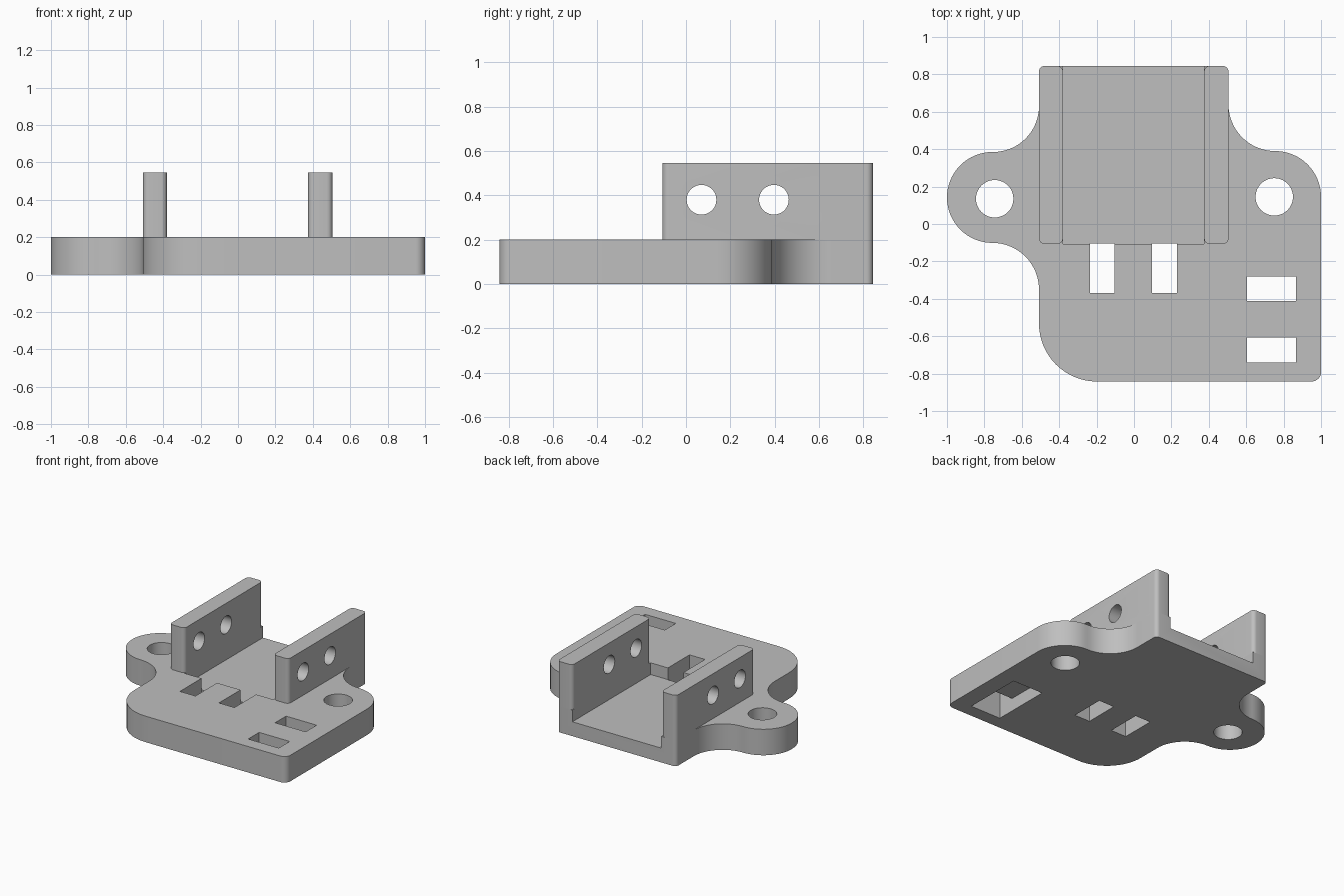
import bpy, bmesh
from math import cos, sin, radians

cube = bpy.data.objects.get("Cube")
if cube:
    bpy.data.objects.remove(cube, do_unlink=True)

grey = bpy.data.materials.new("plain_grey")
grey.use_nodes = True
grey.diffuse_color = (0.52, 0.52, 0.52, 1)
grey.node_tree.nodes["Principled BSDF"].inputs["Base Color"].default_value = grey.diffuse_color


def arc(cx, cy, r, start, end, n=16):
    angles = [radians(start + (end - start) * i / n) for i in range(n + 1)]
    return [(cx + r * cos(a), cy + r * sin(a)) for a in angles]


def circle(cx, cy, r):
    return arc(cx, cy, r, 0, 360, 48)[:-1]


def rect(x0, x1, y0, y1):
    return [(x0, y0), (x1, y0), (x1, y1), (x0, y1)]


def rounded_rect(x0, x1, y0, y1, r):
    return (arc(x1 - r, y0 + r, r, -90, 0, 6) + arc(x1 - r, y1 - r, r, 0, 90, 6)
            + arc(x0 + r, y1 - r, r, 90, 180, 6) + arc(x0 + r, y0 + r, r, 180, 270, 6))


def prism(name, profile, lo, hi, axis="Z"):
    """Extrude a profile along Z (profile in x, y) or X (profile in y, z)."""
    place = (lambda u, v, w: (u, v, w)) if axis == "Z" else (lambda u, v, w: (w, u, v))
    bm = bmesh.new()
    a = [bm.verts.new(place(u, v, lo)) for u, v in profile]
    b = [bm.verts.new(place(u, v, hi)) for u, v in profile]
    bm.faces.new(a)
    bm.faces.new(b)
    for i in range(len(a)):
        j = (i + 1) % len(a)
        bm.faces.new((a[i], a[j], b[j], b[i]))
    bmesh.ops.recalc_face_normals(bm, faces=bm.faces)
    mesh = bpy.data.meshes.new(name)
    bm.to_mesh(mesh)
    bm.free()
    obj = bpy.data.objects.new(name, mesh)
    bpy.context.collection.objects.link(obj)
    mesh.materials.append(grey)
    return obj


def activate(obj):
    bpy.ops.object.select_all(action="DESELECT")
    obj.select_set(True)
    bpy.context.view_layer.objects.active = obj


def cut(obj, cutter):
    cutter.hide_render = True
    mod = obj.modifiers.new("cut", "BOOLEAN")
    mod.operation, mod.solver, mod.object = "DIFFERENCE", "EXACT", cutter
    activate(obj)
    bpy.ops.object.modifier_apply(modifier=mod.name)
    bpy.data.objects.remove(cutter, do_unlink=True)


def smooth(obj):
    activate(obj)
    bpy.ops.object.shade_smooth_by_angle(angle=radians(30))


TOP, FLOOR, WALL_TOP = 0.2, 0.11, 0.545
FRONT, BACK = -0.107, 0.845

# Base plate with two mounting ears
outline = (arc(0.95, -0.792, 0.05, -90, 0, 8)
           + arc(0.755, 0.145, 0.245, 0, 90)
           + arc(0.755, 0.64, 0.25, 270, 180)
           + arc(0.475, 0.815, 0.03, 0, 90, 6)
           + arc(-0.478, 0.815, 0.03, 90, 180, 6)
           + arc(-0.753, 0.63, 0.245, 0, -90)
           + arc(-0.757, 0.142, 0.243, 90, 270, 32)
           + arc(-0.757, -0.35, 0.249, 90, 0)
           + arc(-0.198, -0.532, 0.31, 180, 270))
plate = prism("base_plate", outline, 0, TOP)

# Recess between the walls, open at the back
cut(plate, prism("recess_cutter", rect(-0.38, 0.375, FRONT, 1), FLOOR, 1))

# Ear holes
for x, y in ((-0.745, 0.135), (0.75, 0.145)):
    cut(plate, prism("ear_hole_cutter", circle(x, y, 0.1), -1, 1))

# Two slots in front of the recess
for x in (-0.235, 0.097):
    cut(plate, prism("slot_cutter", rect(x, x + 0.132, -0.37, -0.105), -1, 1))

# Tie loop: an opening bridged along its upper half
loop = [(-0.74, -1), (-0.28, -1), (-0.28, 1), (-0.413, 1),
        (-0.413, 0.1), (-0.607, 0.1), (-0.607, 1), (-0.74, 1)]
cut(plate, prism("tie_loop_cutter", loop, 0.605, 0.865, "X"))
smooth(plate)

# Upright side walls with cross holes
for name, x0, x1 in (("right_wall", -0.508, -0.38), ("left_wall", 0.375, 0.505)):
    wall = prism(name, rounded_rect(x0, x1, FRONT, BACK, 0.03), TOP, WALL_TOP)
    for y in (0.07, 0.397):
        cut(wall, prism("wall_hole_cutter", circle(y, 0.38, 0.067), x0 - 0.1, x1 + 0.1, "X"))
    smooth(wall)
